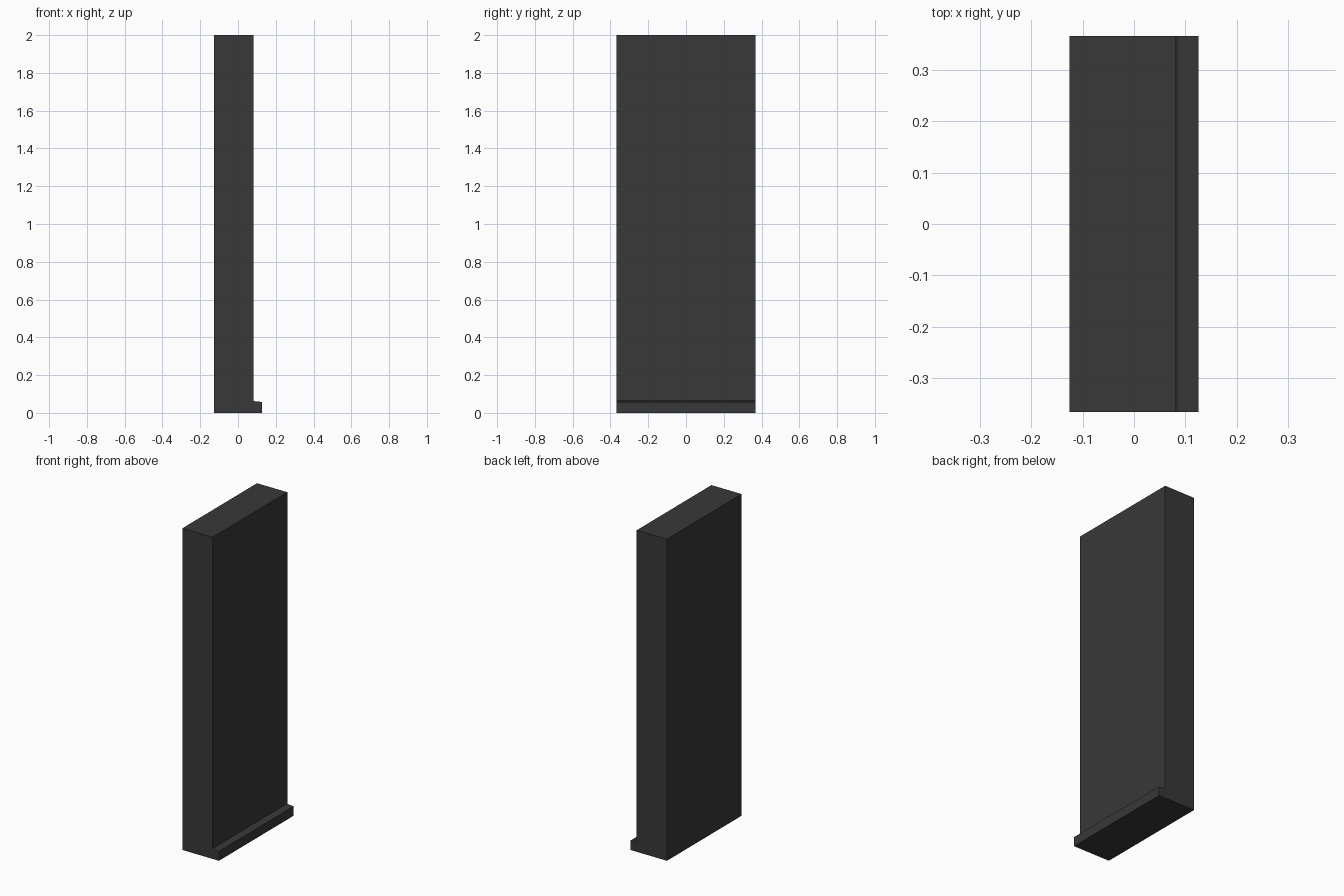
import bpy, bmesh
from mathutils import Vector

if "Cube" in bpy.data.objects:
    bpy.data.objects.remove(bpy.data.objects["Cube"])

HALF_WIDTH = 0.367

# Side profile (x, z): tall slab with a low, slightly sloped lip at the foot
PROFILE = [(-0.126, 0), (0.126, 0), (0.126, 0.058), (0.086, 0.062),
           (0.082, 0.065), (0.082, 2.0), (-0.126, 2.0)]


def extrude_profile(name, points, half_width):
    bm = bmesh.new()
    face = bm.faces.new([bm.verts.new((x, -half_width, z)) for x, z in points])
    result = bmesh.ops.extrude_face_region(bm, geom=[face])
    moved = [g for g in result["geom"] if isinstance(g, bmesh.types.BMVert)]
    bmesh.ops.translate(bm, verts=moved, vec=Vector((0, 2 * half_width, 0)))
    bmesh.ops.recalc_face_normals(bm, faces=bm.faces)
    mesh = bpy.data.meshes.new(name)
    bm.to_mesh(mesh)
    bm.free()
    obj = bpy.data.objects.new(name, mesh)
    bpy.context.collection.objects.link(obj)
    return obj


# Upright panel with foot lip
panel = extrude_profile("panel_with_foot_lip", PROFILE, HALF_WIDTH)

# Dark charcoal finish
charcoal = bpy.data.materials.new("charcoal")
charcoal.diffuse_color = (0.04, 0.04, 0.04, 1)
charcoal.use_nodes = True
charcoal.node_tree.nodes["Principled BSDF"].inputs["Base Color"].default_value = charcoal.diffuse_color
panel.data.materials.append(charcoal)
